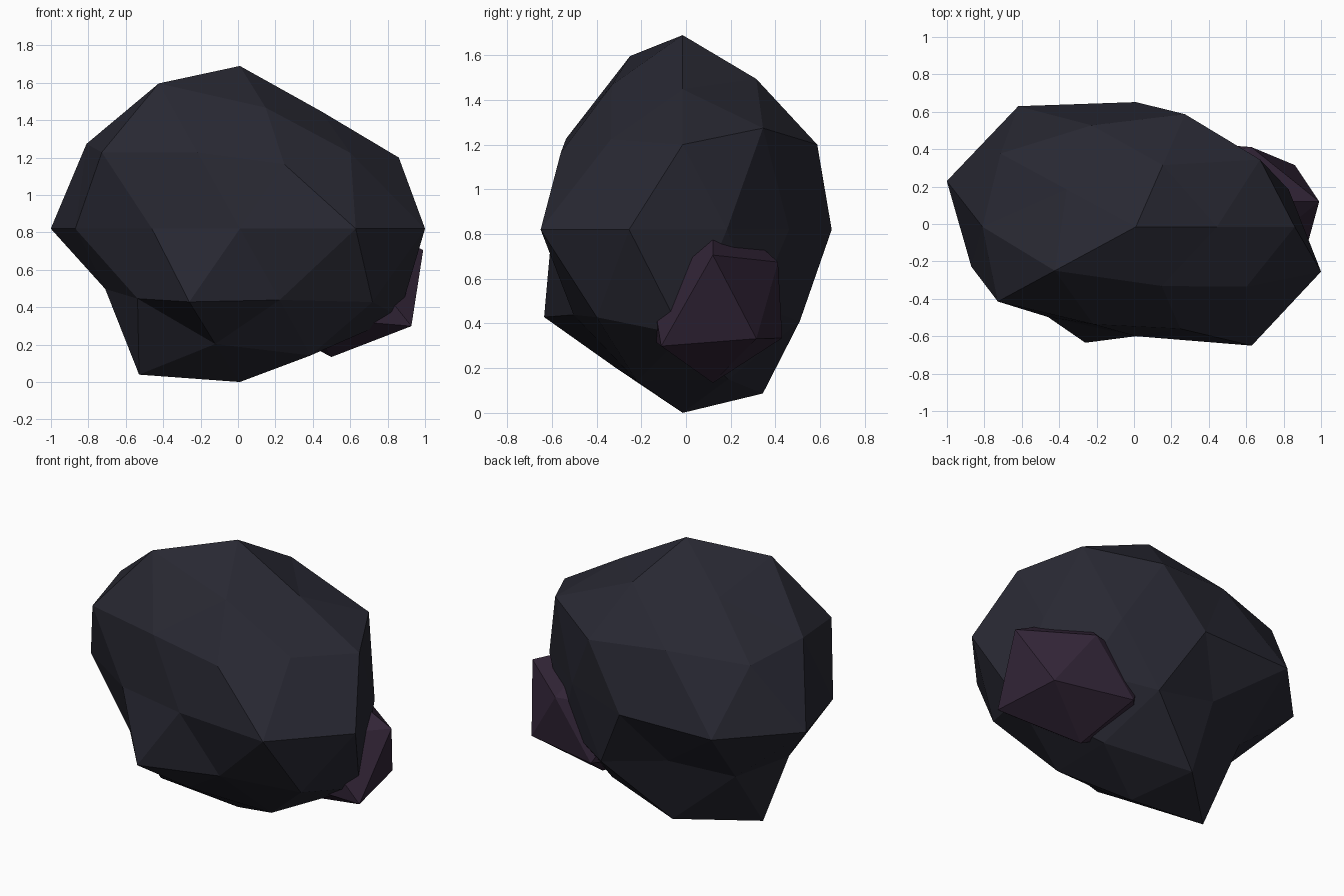
import bpy, bmesh, math

if "Cube" in bpy.data.objects:
    bpy.data.objects.remove(bpy.data.objects["Cube"])


def material(name, rgb):
    m = bpy.data.materials.new(name)
    m.diffuse_color = (*rgb, 1)
    m.use_nodes = True
    m.node_tree.nodes["Principled BSDF"].inputs["Base Color"].default_value = m.diffuse_color
    return m


def rock(name, subdivisions, centre, scale, radii, mat):
    """Faceted rock: icosphere with one radius per vertex,
    listed ring by ring from the bottom, counter-clockwise from +x."""
    bm = bmesh.new()
    bmesh.ops.create_icosphere(bm, subdivisions=subdivisions, radius=1)

    def ring_order(v):
        angle = round(math.degrees(math.atan2(v.co.y, v.co.x))) % 360
        z = round(v.co.z, 2)
        return (z, 0 if abs(z) > 0.99 else angle)

    for v, r in zip(sorted(bm.verts, key=ring_order), radii):
        d = v.co.normalized() * r
        v.co = [c + s * k for c, s, k in zip(centre, scale, d)]
    me = bpy.data.meshes.new(name)
    bm.to_mesh(me)
    bm.free()
    me.materials.append(mat)
    ob = bpy.data.objects.new(name, me)
    bpy.context.collection.objects.link(ob)
    return ob


# large dark boulder
rock("boulder", 2, (0.01, -0.015, 0.82), (1, 0.745, 0.895), [
    0.916,
    0.88, 0.963, 1.025, 0.81, 0.89,
    1.0, 0.87, 0.81, 0.795, 0.81,
    0.85, 0.76, 0.805, 0.978, 0.98,
    0.86, 0.79, 0.895, 1.07, 1.063, 0.925, 0.80, 0.785, 1.054, 1.041,
    0.95, 0.95, 1.0, 1.02, 0.86,
    0.965, 0.90, 0.964, 0.865, 0.86,
    0.825, 0.885, 0.87, 1.02, 0.85,
    0.972,
], material("dark slate", (0.021, 0.021, 0.032)))

# small purple chunk stuck in its side
rock("side_chunk", 1, (0.5, 0.12, 0.51), (1, 0.745, 0.8), [
    0.47,
    0.4975, 0.49, 0.46, 0.46, 0.59,
    0.548, 0.46, 0.46, 0.46, 0.46,
    0.54,
], material("dark purple", (0.032, 0.018, 0.038)))
